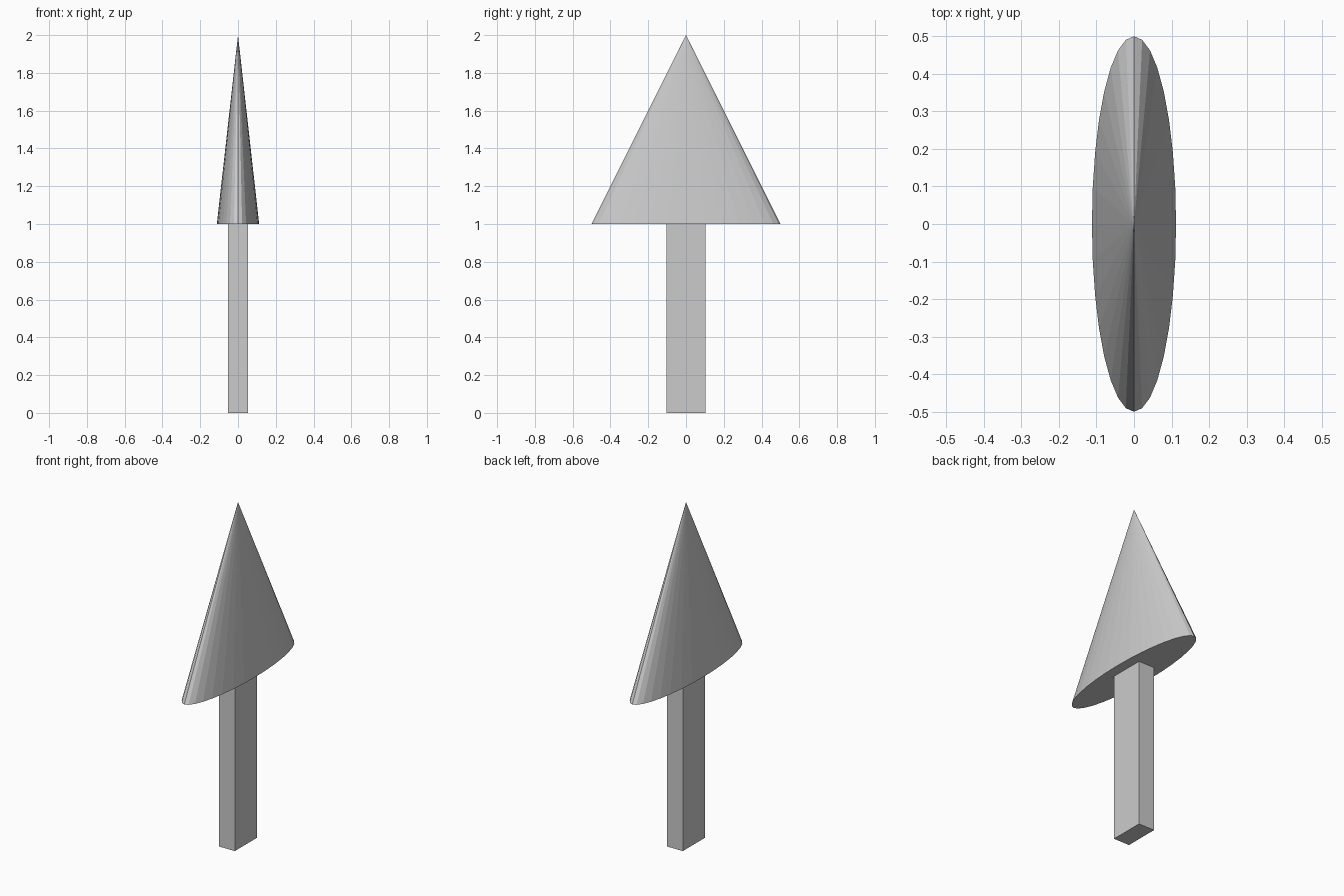
import bpy

if "Cube" in bpy.data.objects:
    bpy.data.objects.remove(bpy.data.objects["Cube"])

# Rectangular shaft
bpy.ops.mesh.primitive_cube_add(size=1, location=(0, 0, 0.5))
shaft = bpy.context.object
shaft.name = "shaft"
shaft.scale = (0.104, 0.208, 1.0)
bpy.ops.object.transform_apply(location=False, rotation=False, scale=True)

# Flattened cone head
bpy.ops.mesh.primitive_cone_add(vertices=32, radius1=0.5, radius2=0, depth=1,
                                location=(0, 0, 1.5))
head = bpy.context.object
head.name = "arrow_head"
head.scale = (0.224, 1.0, 1.0)
bpy.ops.object.transform_apply(location=False, rotation=False, scale=True)
